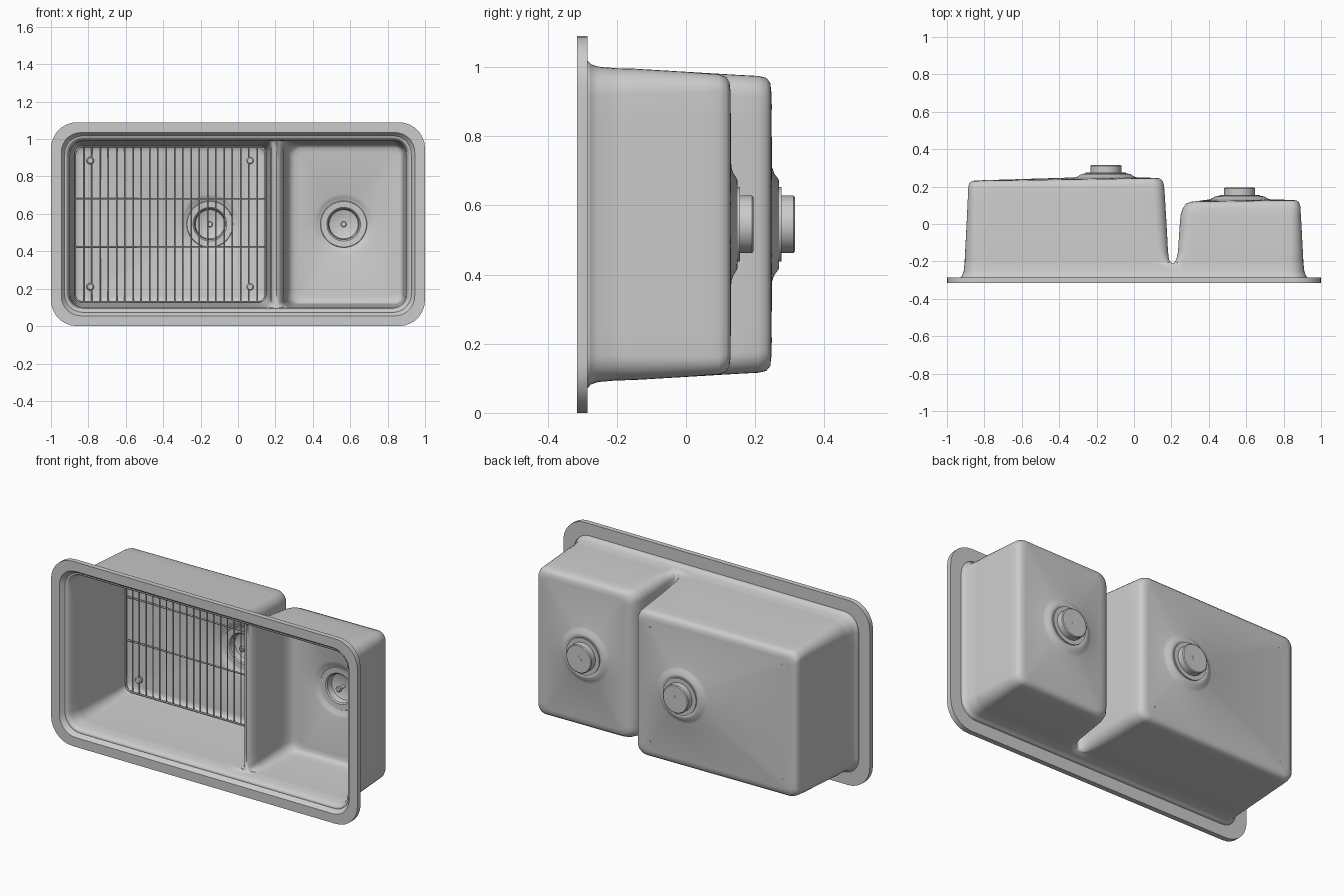
import bpy, bmesh, math
from mathutils import Vector, Matrix

cube = bpy.data.objects.get("Cube")
if cube:
    bpy.data.objects.remove(cube)

ZC = 0.545      # height of the sink's centre line
DIV = 0.207     # centre of the divider between the bowls

enamel = bpy.data.materials.new("light_grey")
enamel.use_nodes = True
grey = (0.6, 0.6, 0.6, 1)
enamel.diffuse_color = grey
for node in enamel.node_tree.nodes:
    if node.type == 'BSDF_PRINCIPLED':
        node.inputs["Base Color"].default_value = grey


def finish(name, bm, angle=35):
    mesh = bpy.data.meshes.new(name)
    bm.to_mesh(mesh)
    bm.free()
    mesh.shade_smooth()
    mesh.set_sharp_from_angle(angle=math.radians(angle))
    mesh.materials.append(enamel)
    obj = bpy.data.objects.new(name, mesh)
    bpy.context.collection.objects.link(obj)
    return obj


def outline(x0, x1, h, r0, r1, arc=7, fill=9):
    """Rounded rectangle in x and z with its own radius on each side."""
    corners = [(x1 - r1, h - r1, r1), (x0 + r0, h - r0, r0),
               (x0 + r0, r0 - h, r0), (x1 - r1, r1 - h, r1)]
    arcs = []
    for i, (cx, cz, r) in enumerate(corners):
        angles = [math.pi / 2 * (i + k / arc) for k in range(arc + 1)]
        arcs.append([Vector((cx + r * math.cos(a), cz + r * math.sin(a))) for a in angles])
    pts = []
    for i, a in enumerate(arcs):
        pts += a
        end = arcs[(i + 1) % 4][0]
        pts += [a[-1].lerp(end, k / (fill + 1)) for k in range(1, fill + 1)]
    return pts


def loft(bm, rings, closed=False):
    rows = [[bm.verts.new(p) for p in ring] for ring in rings]
    n = len(rows[0])
    pairs = list(zip(rows, rows[1:]))
    if closed:
        pairs.append((rows[-1], rows[0]))
    for a, b in pairs:
        for i in range(n):
            j = (i + 1) % n
            bm.faces.new((a[i], a[j], b[j], b[i]))


# Shared flared mouth: y, half width, half height, corner radius
MOUTH = [(-0.286, 0.93, 0.475, 0.1), (-0.275, 0.919, 0.463, 0.09),
         (-0.255, 0.911, 0.456, 0.08), (-0.21, 0.906, 0.452, 0.075)]
# Bowls: y, outer x, divider x, half height, outer radius, divider radius
LARGE = [(-0.205, 0.905, 0.196, 0.4515, 0.075, 0.03), (-0.19, 0.905, 0.187, 0.451, 0.074, 0.04),
         (-0.15, 0.903, 0.182, 0.45, 0.07, 0.05), (0, 0.895, 0.174, 0.441, 0.06, 0.06),
         (0.15, 0.888, 0.165, 0.432, 0.05, 0.06), (0.205, 0.886, 0.16, 0.429, 0.05, 0.06),
         (0.228, 0.882, 0.152, 0.424, 0.05, 0.06), (0.24, 0.868, 0.136, 0.41, 0.045, 0.05),
         (0.243, 0.84, 0.11, 0.385, 0.03, 0.03)]
SMALL = [(-0.205, 0.905, 0.217, 0.4515, 0.075, 0.03), (-0.19, 0.905, 0.226, 0.451, 0.074, 0.04),
         (-0.15, 0.903, 0.235, 0.45, 0.07, 0.05), (0, 0.895, 0.245, 0.441, 0.06, 0.06),
         (0.05, 0.892, 0.25, 0.437, 0.055, 0.06), (0.09, 0.889, 0.262, 0.434, 0.05, 0.06),
         (0.112, 0.882, 0.278, 0.426, 0.05, 0.06), (0.122, 0.868, 0.3, 0.41, 0.045, 0.05),
         (0.125, 0.84, 0.33, 0.385, 0.03, 0.03)]


def half_rings(table, side, drain_x, boss_y):
    """All rings of one bowl, from the mouth down to the drain hole."""
    floor_y = table[-1][0]
    rows = [(y, w, DIV, h, r, 0) for y, w, h, r in MOUTH] + table
    rings = []
    for y, xo, xd, h, ro, rd in rows:
        pts = outline(-xo, xd, h, ro, rd) if side < 0 else outline(xd, xo, h, rd, ro)
        tilt = 0.0145 if y > floor_y - 0.04 else 0     # floor falls toward the middle
        rings.append([(p.x, y + tilt * (p.x - drain_x), ZC + p.y) for p in pts])
    # Dished boss around the drain
    angles = [math.atan2(p[2] - ZC, p[0] - drain_x) for p in rings[-1]]
    for r, y in ((0.165, floor_y + 0.006), (0.148, floor_y + 0.012),
                 (0.13, boss_y - 0.002), (0.1, boss_y)):
        rings.append([(drain_x + r * math.cos(a), y, ZC + r * math.sin(a)) for a in angles])
    return rings


# Thin double-bowl shell
DRAINS = [("large_bowl_drain", -0.15, 0.27), ("small_bowl_drain", 0.565, 0.15)]
bm = bmesh.new()
loft(bm, half_rings(LARGE, -1, *DRAINS[0][1:]))
loft(bm, half_rings(SMALL, 1, *DRAINS[1][1:]))
bmesh.ops.remove_doubles(bm, verts=bm.verts, dist=0.00005)
inside = [f for f in bm.faces if all(abs(v.co.x - DIV) < 0.0002 for v in f.verts)]
bmesh.ops.delete(bm, geom=inside, context='FACES')
bmesh.ops.recalc_face_normals(bm, faces=bm.faces)
bm.normal_update()
if sum(f.normal.y * f.calc_area() for f in bm.faces) < 0:
    bmesh.ops.reverse_faces(bm, faces=bm.faces)
shell = finish("sink_bowls", bm, 50)
solid = shell.modifiers.new("wall_thickness", 'SOLIDIFY')
solid.thickness = 0.008
solid.offset = -1

# Flat mounting rim
bm = bmesh.new()
rim = [(-0.315, 1, 0.545, 0.14), (-0.285, 1, 0.545, 0.14),
       (-0.285, 0.923, 0.468, 0.095), (-0.315, 0.945, 0.49, 0.105)]
loft(bm, [[(p.x, y, ZC + p.y) for p in outline(-w, w, h, r, r)] for y, w, h, r in rim], True)
bmesh.ops.recalc_face_normals(bm, faces=bm.faces)
finish("mounting_rim", bm)


def turned(name, x, y, z, profile, steps=48):
    """Solid turned about the y axis from (radius, depth) points."""
    bm = bmesh.new()
    verts = [bm.verts.new((x + r, y + d, z)) for r, d in profile]
    edges = [bm.edges.new(pair) for pair in zip(verts, verts[1:])]
    bmesh.ops.spin(bm, geom=verts + edges, cent=(x, y, z), axis=(0, 1, 0),
                   angle=math.tau, steps=steps)
    bmesh.ops.remove_doubles(bm, verts=bm.verts, dist=0.00005)
    bmesh.ops.recalc_face_normals(bm, faces=bm.faces)
    return finish(name, bm)


# Drain cups with strainer posts
CUP = [(0, 0.045), (0.078, 0.045), (0.083, 0.041), (0.083, 0.006), (0.108, 0.006),
       (0.108, -0.006), (0.125, -0.009), (0.122, -0.014), (0.09, -0.012),
       (0.083, -0.006), (0.078, 0.028), (0.072, 0.032), (0, 0.032)]
POST = [(0, 0.033), (0.009, 0.033), (0.009, -0.008), (0.017, -0.01), (0.017, -0.022),
        (0.012, -0.026), (0, -0.026)]
BOLT = [(0, 0.044), (0.018, 0.044), (0.018, 0.0455), (0.01, 0.0455), (0.008, 0.0452), (0, 0.0452)]
for name, x, y in DRAINS:
    turned(name, x, y, ZC, CUP)
    turned(name + "_post", x, y, ZC, POST, 24)
    turned(name + "_bolt", x, y, ZC, BOLT, 24)

# Wire rack in the large bowl
GX0, GX1, GH, GY = -0.87, 0.147, 0.415, 0.197


def wires(name, paths, radius, cyclic=False):
    curve = bpy.data.curves.new(name, 'CURVE')
    curve.dimensions = '3D'
    curve.bevel_depth = radius
    curve.bevel_resolution = 1
    curve.use_fill_caps = True
    curve.materials.append(enamel)
    for path in paths:
        spline = curve.splines.new('POLY')
        spline.points.add(len(path) - 1)
        for point, co in zip(spline.points, path):
            point.co = (*co, 1)
        spline.use_cyclic_u = cyclic
    obj = bpy.data.objects.new(name, curve)
    bpy.context.collection.objects.link(obj)


wires("rack_frame", [[(p.x, GY, ZC + p.y) for p in outline(GX0, GX1, GH, 0.04, 0.04, 6, 0)]],
      0.005, True)
BARS = 23
bar_x = [GX0 + (GX1 - GX0) * i / BARS for i in range(1, BARS)]
wires("rack_bars", [[(x, GY, ZC - GH), (x, GY, ZC + GH)] for x in bar_x], 0.004)
wires("rack_cross_bars", [[(GX0, GY + 0.008, z), (GX1, GY + 0.008, z)] for z in (0.425, 0.68)], 0.005)

# Rack feet reaching the floor
for i, x in enumerate((-0.79, 0.065)):
    floor = 0.243 + 0.0145 * (x + 0.15)
    for j, z in enumerate((0.21, 0.885)):
        depth = floor - GY + 0.002
        turned(f"rack_foot_{i}{j}", x, GY, z,
               [(0, -0.007), (0.014, -0.007), (0.02, -0.001), (0.02, 0.012),
                (0.008, 0.022), (0.008, depth), (0, depth)], 20)
